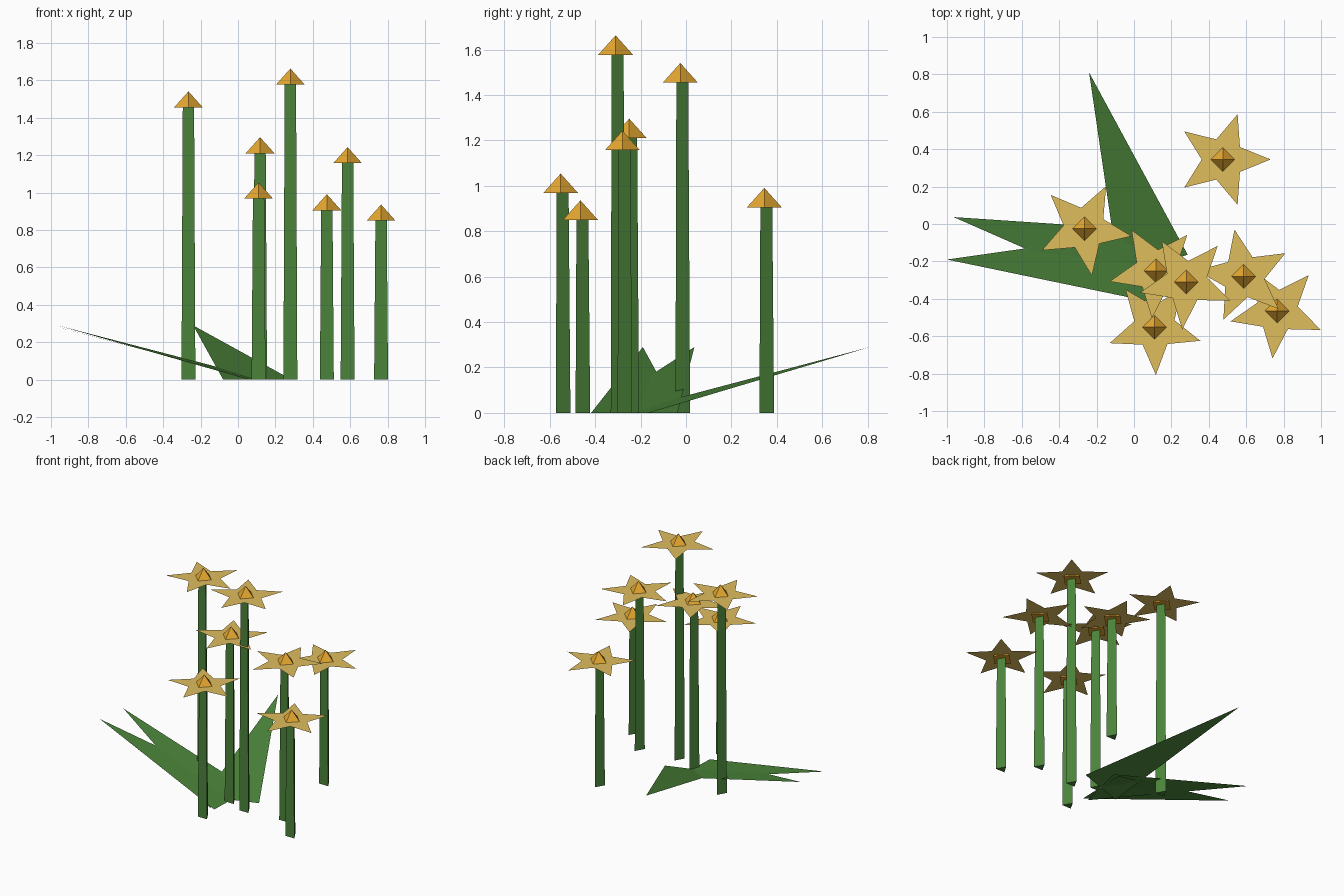
import bpy, bmesh
from math import sin, cos, radians, pi
from mathutils import Vector

if "Cube" in bpy.data.objects:
    bpy.data.objects.remove(bpy.data.objects["Cube"])


def material(name, rgb):
    m = bpy.data.materials.new(name)
    m.diffuse_color = (*rgb, 1)
    m.use_nodes = True
    m.node_tree.nodes["Principled BSDF"].inputs["Base Color"].default_value = m.diffuse_color
    return m


GREEN = material("leaf_green", (0.07, 0.23, 0.042))
YELLOW = material("petal_yellow", (0.74, 0.51, 0.11))
ORANGE = material("cup_orange", (0.80, 0.40, 0.03))


def add_object(name, verts, faces, mat):
    mesh = bpy.data.meshes.new(name)
    mesh.from_pydata(verts, [], faces)
    mesh.materials.append(mat)
    obj = bpy.data.objects.new(name, mesh)
    bpy.context.collection.objects.link(obj)
    return obj


def ring(x, y, z, radius, sides, start=90):
    return [(x + radius * cos(radians(start) + 2 * pi * i / sides),
             y + radius * sin(radians(start) + 2 * pi * i / sides), z)
            for i in range(sides)]


def flower(i, x, y, z, spin):
    # three-sided tapering stem
    add_object(f"stem_{i}", ring(x, y, 0, 0.043, 3) + ring(x, y, z, 0.035, 3),
               [(2, 1, 0), (3, 4, 5)] + [(k, (k + 1) % 3, (k + 1) % 3 + 3, k + 3) for k in range(3)],
               GREEN)
    # flat five-pointed petals
    outer = ring(x, y, z + 0.014, 0.255, 5, spin)
    inner = ring(x, y, z + 0.014, 0.113, 5, spin + 36)
    star = [v for pair in zip(outer, inner) for v in pair]
    add_object(f"petals_{i}", star, [tuple(range(10))], YELLOW)
    # pyramid centre
    add_object(f"flower_centre_{i}", ring(x, y, z, 0.077, 4) + [(x, y, z + 0.086)],
               [(3, 2, 1, 0)] + [(k, (k + 1) % 4, 4) for k in range(4)], ORANGE)


def leaf(i, tip):
    # flat triangle rising from the shared root
    root, tip = Vector((0.104, -0.225, 0)), Vector(tip)
    run = tip - root
    side = Vector((-run.y, run.x, 0)).normalized() * 0.193
    add_object(f"leaf_{i}", [root + side, root - side, tip], [(0, 2, 1)][::1], GREEN).data.flip_normals()


# x, y, height, petal rotation
flowers = [(-0.265, -0.025, 1.455, -9), (0.118, -0.25, 1.21, 49),
           (0.11, -0.552, 0.968, 55.5), (0.28, -0.31, 1.577, 49),
           (0.475, 0.345, 0.905, 0), (0.586, -0.28, 1.157, 29),
           (0.765, -0.465, 0.85, 48.5)]
for i, f in enumerate(flowers, 1):
    flower(i, *f)

for i, tip in enumerate([(-0.24, 0.81, 0.29), (-0.965, 0.037, 0.29), (-1.0, -0.19, 0.29)], 1):
    leaf(i, tip)

# leaves face upward
for obj in bpy.data.objects:
    if obj.name.startswith("leaf"):
        if obj.data.polygons[0].normal.z < 0:
            obj.data.flip_normals()
